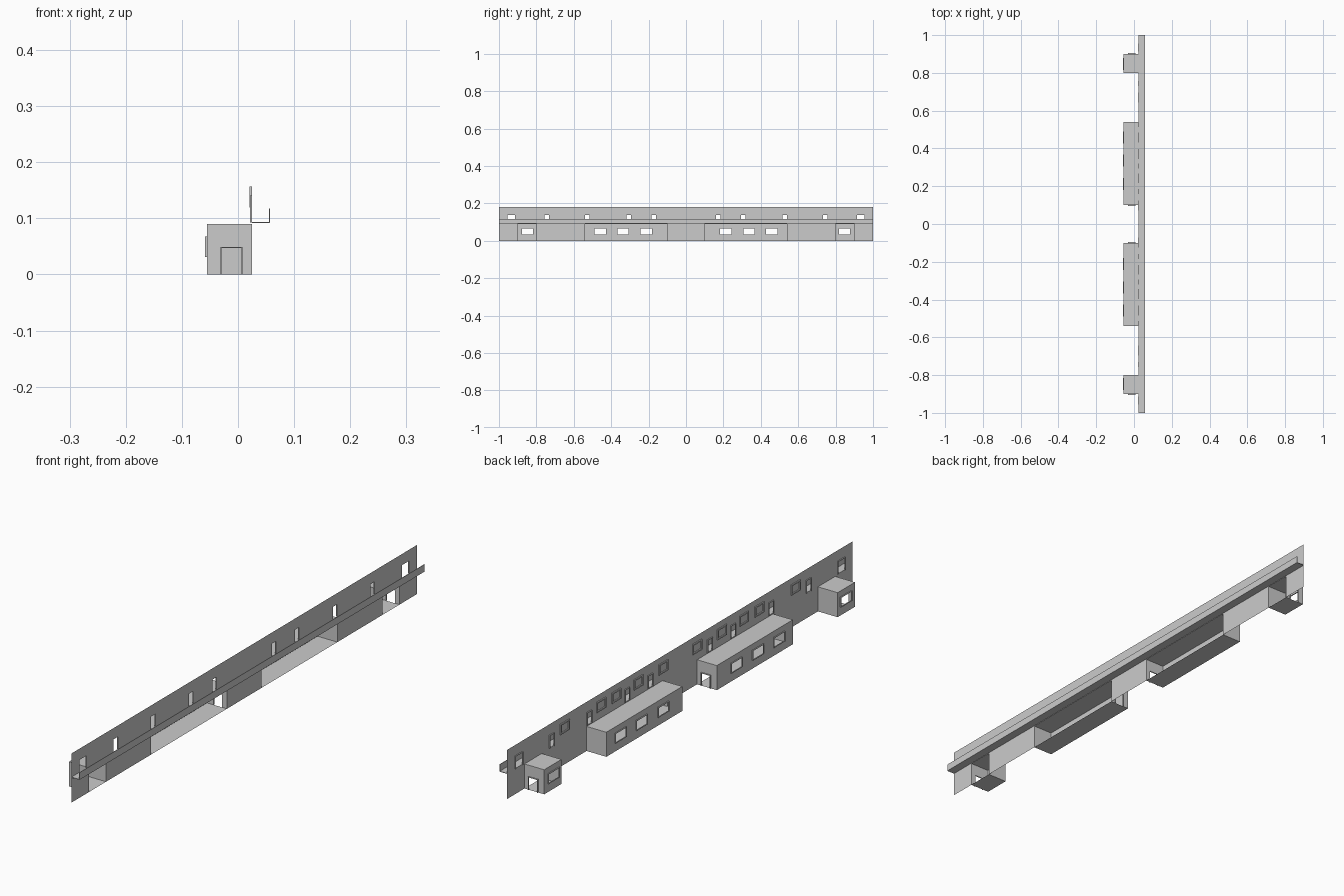
import bpy, bmesh
from mathutils import Vector

if "Cube" in bpy.data.objects:
    bpy.data.objects.remove(bpy.data.objects["Cube"])

WALL_X, BACK_X = 0.025, -0.055      # facade plane, rear face of the bays
TOP, BAY_H, DECK = 0.18, 0.09, 0.092
LIP, T = 0.004, 0.003               # frame projection and frame width


def add_panel(bm, place, rect, holes=(), depth=None):
    """Flat sheet (u0, u1, v0, v1) with rectangular holes, optionally extruded."""
    us, vs = set(rect[:2]), set(rect[2:])
    for h in holes:
        us |= set(h[:2])
        vs |= set(h[2:])
    us, vs = sorted(us), sorted(vs)
    verts, faces = {}, []

    def vert(u, v):
        if (u, v) not in verts:
            verts[u, v] = bm.verts.new(place(u, v))
        return verts[u, v]

    for a, b in zip(us, us[1:]):
        for c, d in zip(vs, vs[1:]):
            mu, mv = (a + b) / 2, (c + d) / 2
            if any(h[0] < mu < h[1] and h[2] < mv < h[3] for h in holes):
                continue
            faces.append(bm.faces.new([vert(a, c), vert(b, c), vert(b, d), vert(a, d)]))
    if depth:
        new = bmesh.ops.extrude_face_region(bm, geom=faces, use_keep_orig=True)["geom"]
        bmesh.ops.translate(bm, vec=Vector(depth),
                            verts=[g for g in new if isinstance(g, bmesh.types.BMVert)])


def add_frame(bm, place, hole, depth, t=T, door=False):
    u0, u1, v0, v1 = hole
    rect = (u0 - t, u1 + t, v0 if door else v0 - t, v1 + t)
    add_panel(bm, place, rect, [hole], depth)


def finish(bm, name):
    bmesh.ops.recalc_face_normals(bm, faces=bm.faces)
    me = bpy.data.meshes.new(name)
    bm.to_mesh(me)
    bm.free()
    ob = bpy.data.objects.new(name, me)
    bpy.context.collection.objects.link(ob)


def at_x(x):
    return lambda u, v: (x, u, v)


def at_y(y):
    return lambda u, v: (u, y, v)


def at_z(z):
    return lambda u, v: (u, v, z)


def span(c, w, z0, z1):
    return (c - w / 2, c + w / 2, z0, z1)


# Openings: upper doors onto the balcony and lower bays (start, end, door side, windows)
upper_doors = [span(s * c, w, DECK + 0.001, 0.139) for s in (-1, 1)
               for c, w in ((0.172, 0.024), (0.307, 0.024), (0.527, 0.024),
                            (0.744, 0.024), (0.934, 0.04))]
bays = {"large_bay": (0.1, 0.54, 0.1, (0.212, 0.337, 0.459)),
        "small_bay": (0.8, 0.9, 0.9, (0.847,))}

# Facade wall, open behind each bay
bm = bmesh.new()
open_bays = [(min(s * a, s * b), max(s * a, s * b), 0, BAY_H)
             for s in (-1, 1) for a, b, _, _ in bays.values()]
add_panel(bm, at_x(WALL_X), (-1, 1, 0, TOP), upper_doors + open_bays)
finish(bm, "facade_wall")

# Door frames on the rear of the upper wall
bm = bmesh.new()
for d in upper_doors:
    add_frame(bm, at_x(WALL_X), d, (-LIP, 0, 0), t=0.002, door=True)
finish(bm, "upper_door_frames")

# Blind window frames on the rear of the upper wall
bm = bmesh.new()
for s in (-1, 1):
    for c in (0.098, 0.242, 0.37, 0.458, 0.669):
        add_frame(bm, at_x(WALL_X - 0.0002), span(s * c, 0.042, 0.124, 0.152),
                  (-LIP, 0, 0), t=0.005)
finish(bm, "upper_window_frames")

# Bays: hollow boxes with framed windows and one framed door each
for name, (a, b, door_y, wins) in bays.items():
    for s, side in ((-1, "front"), (1, "rear")):
        bm = bmesh.new()
        y0, y1 = sorted((s * a, s * b))
        holes = [span(s * c, 0.06, 0.033, 0.066) for c in wins]
        door = (-0.029, 0.006, 0, 0.047)
        add_panel(bm, at_x(BACK_X), (y0, y1, 0, BAY_H), holes)
        for y in (a, b):
            add_panel(bm, at_y(s * y), (BACK_X, WALL_X, 0, BAY_H),
                      [door] if y == door_y else [])
        for z in (0, BAY_H):
            add_panel(bm, at_z(z), (BACK_X, WALL_X, y0, y1))
        bmesh.ops.remove_doubles(bm, verts=bm.verts, dist=1e-5)
        finish(bm, f"{name}_{side}")

        bm = bmesh.new()
        for h in holes:
            add_frame(bm, at_x(BACK_X), h, (-LIP, 0, 0), t=0.002)
        out = s * (LIP if door_y == b else -LIP)
        add_frame(bm, at_y(s * door_y), door, (0, out, 0), t=0.002, door=True)
        finish(bm, f"{name}_frames_{side}")

# Balcony: L-shaped section (deck and parapet) along the whole length
bm = bmesh.new()
section = [(WALL_X, 0.0915), (0.057, 0.0915), (0.057, 0.118),
           (0.055, 0.118), (0.055, 0.0935), (WALL_X, 0.0935)]
face = bm.faces.new([bm.verts.new((x, -1, z)) for x, z in section])
new = bmesh.ops.extrude_face_region(bm, geom=[face], use_keep_orig=True)["geom"]
bmesh.ops.translate(bm, vec=Vector((0, 2, 0)),
                    verts=[g for g in new if isinstance(g, bmesh.types.BMVert)])
finish(bm, "balcony")
